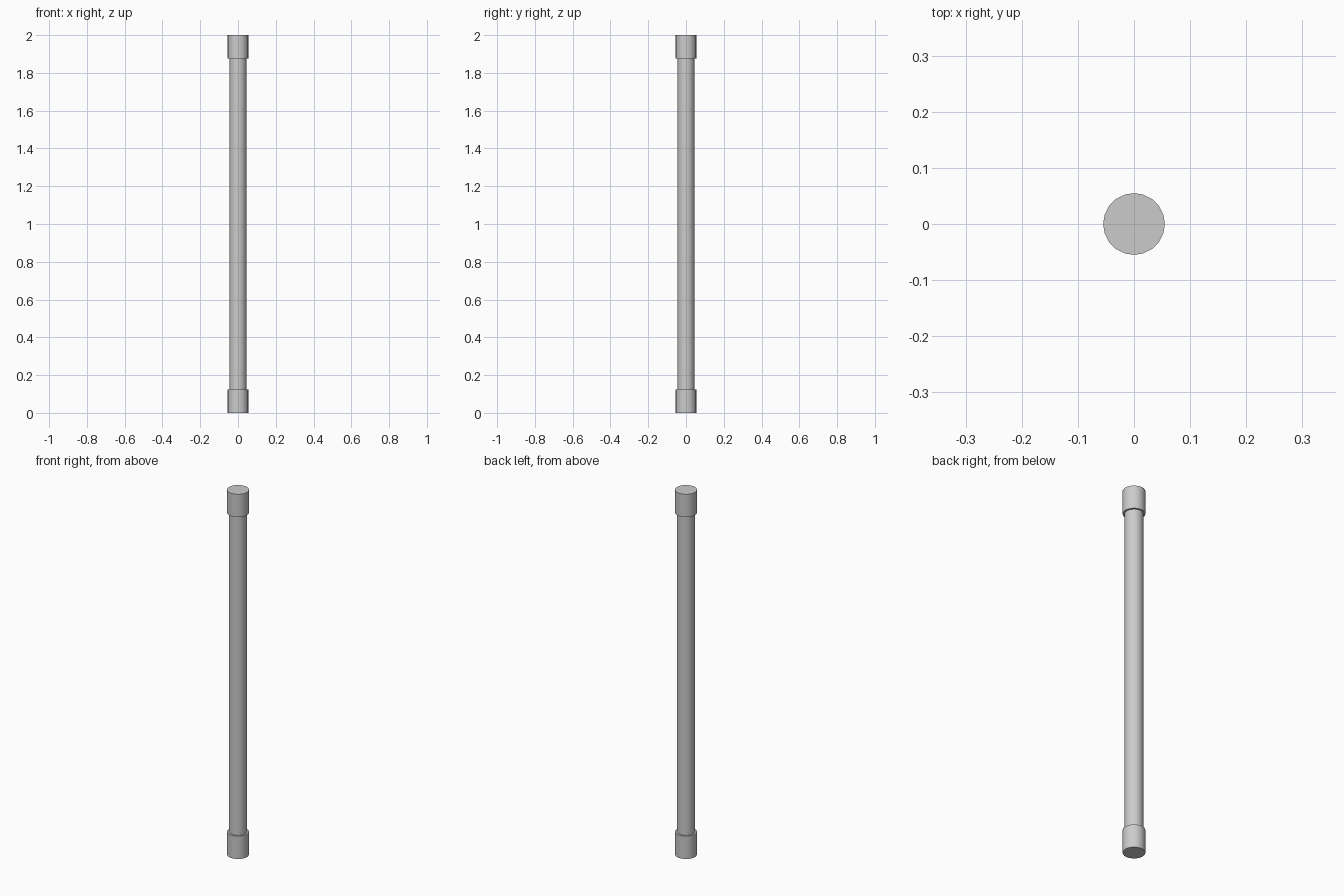
import bpy

if "Cube" in bpy.data.objects:
    bpy.data.objects.remove(bpy.data.objects["Cube"])

SIDES = 20


def cylinder(name, radius, z0, z1):
    bpy.ops.mesh.primitive_cylinder_add(
        vertices=SIDES, radius=radius, depth=z1 - z0,
        location=(0, 0, (z0 + z1) / 2))
    obj = bpy.context.object
    obj.name = name
    bpy.ops.object.shade_smooth_by_angle()
    return obj


# long thin tube, seated a little way into both caps
cylinder("tube", 0.045, 0.115, 1.885)

# wider end caps
cylinder("bottom_cap", 0.055, 0.0, 0.125)
cylinder("top_cap", 0.055, 1.875, 2.0)
